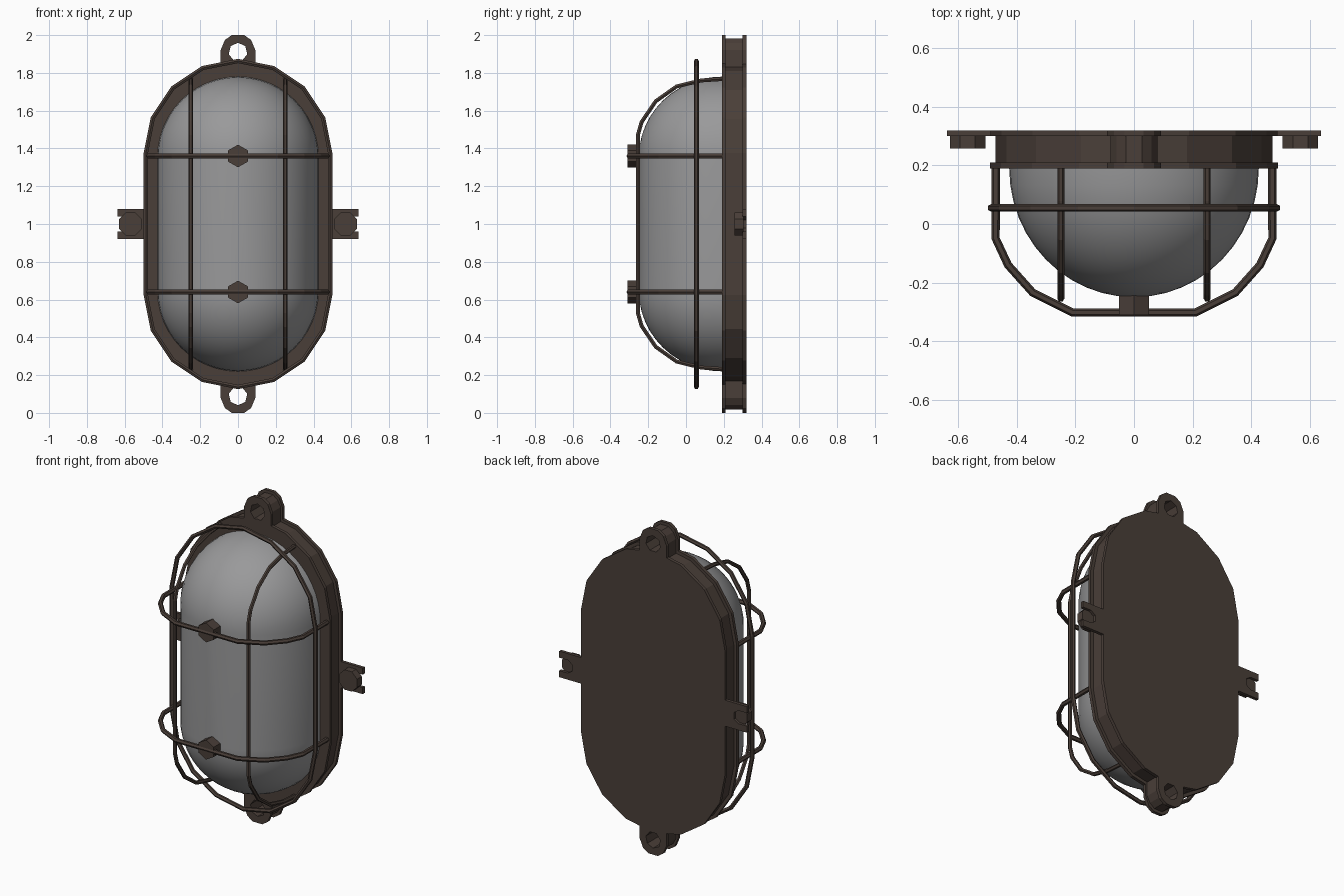
import bpy, bmesh, math
from math import sin, cos, pi

if "Cube" in bpy.data.objects:
    bpy.data.objects.remove(bpy.data.objects["Cube"])


def material(name, rgb):
    m = bpy.data.materials.new(name)
    m.diffuse_color = (*rgb, 1)
    m.use_nodes = True
    m.node_tree.nodes["Principled BSDF"].inputs["Base Color"].default_value = m.diffuse_color
    return m


BROWN = material("dark_brown_iron", (0.068, 0.049, 0.040))
GREY = material("grey_glass", (0.32, 0.32, 0.325))


def finish(name, bm, mat):
    bmesh.ops.recalc_face_normals(bm, faces=bm.faces)
    me = bpy.data.meshes.new(name)
    bm.to_mesh(me)
    bm.free()
    me.materials.append(mat)
    ob = bpy.data.objects.new(name, me)
    bpy.context.collection.objects.link(ob)
    return ob


def plate(name, loops, y0, y1, mat=BROWN):
    """Extrude an (x, z) outline, with optional holes, from y0 to y1."""
    bm = bmesh.new()
    edges = []
    for pts in loops:
        vs = [bm.verts.new((x, y0, z)) for x, z in pts]
        edges += [bm.edges.new((vs[i - 1], vs[i])) for i in range(len(vs))]
    bmesh.ops.triangle_fill(bm, edges=edges, use_beauty=True, use_dissolve=False)
    new = bmesh.ops.extrude_face_region(bm, geom=bm.faces[:], use_keep_orig=True)["geom"]
    for v in new:
        if isinstance(v, bmesh.types.BMVert):
            v.co.y = y1
    return finish(name, bm, mat)


def circle(cx, cz, r, n, phase=0.0):
    return [(cx + r * cos(2 * pi * i / n + phase), cz + r * sin(2 * pi * i / n + phase))
            for i in range(n)]


def stadium(r, half, n=8, mid=1.0):
    """Rounded-end outline: radius r, end centres at mid +- half."""
    up = [(r * cos(pi * i / n), mid + half + r * sin(pi * i / n)) for i in range(n + 1)]
    return up + [(-x, 2 * mid - z) for x, z in up]


def wire(name, pts, r, cyclic=False):
    cu = bpy.data.curves.new(name, 'CURVE')
    cu.dimensions = '3D'
    cu.bevel_depth = r
    cu.bevel_resolution = 1
    cu.use_fill_caps = True
    sp = cu.splines.new('POLY')
    sp.points.add(len(pts) - 1)
    for p, c in zip(sp.points, pts):
        p.co = (*c, 1)
    sp.use_cyclic_u = cyclic
    tmp = bpy.data.objects.new(name + "_path", cu)
    bpy.context.collection.objects.link(tmp)
    me = bpy.data.meshes.new_from_object(tmp.evaluated_get(bpy.context.evaluated_depsgraph_get()))
    bpy.data.objects.remove(tmp)
    bm = bmesh.new()
    bm.from_mesh(me)
    for f in bm.faces:
        f.smooth = False
        f.material_index = 0
    me2 = finish(name, bm, BROWN)
    bpy.data.meshes.remove(me)
    return me2


# housing: back plate, recessed body, front rim
for name, r, y0, y1 in (("back_plate", 0.49, 0.30, 0.32),
                        ("housing_body", 0.472, 0.205, 0.305),
                        ("front_rim", 0.492, 0.19, 0.21)):
    plate(name, [stadium(r, 0.375)], y0, y1)

# hanging lugs at top and bottom, each with a through hole
for s, end in ((1, "top"), (-1, "bottom")):
    for part, k, tip, y0, y1 in (("back", 0.092, 1.0, 0.30, 0.32),
                                 ("middle", 0.08, 0.982, 0.205, 0.305),
                                 ("front", 0.092, 1.0, 0.19, 0.21)):
        out = [(k, 0.83), (k, 0.92), (k * 0.75, tip - 0.025), (k * 0.35, tip)]
        out += [(-x, z) for x, z in reversed(out)]
        plate(f"{end}_lug_{part}",
              [[(x, 1 + s * z) for x, z in out], circle(0, 1 + s * 0.91, 0.05, 7, s * pi / 2)],
              y0, y1)

# side tabs with open slots, and bolts
for s, side in ((1, "right"), (-1, "left")):
    tab = [(0.46, -0.08), (0.638, -0.08), (0.638, -0.04), (0.58, -0.04), (0.55, -0.02)]
    tab += [(x, -z) for x, z in reversed(tab)]
    plate(f"{side}_tab", [[(s * x, 1 + z) for x, z in tab]], 0.30, 0.32)
    plate(f"{side}_bolt", [circle(s * 0.568, 1, 0.066, 8, pi / 8)], 0.258, 0.304)

# glass dome: shrinking stadium rings towards the front
bm = bmesh.new()
rows = []
for k in range(13):
    a = pi / 2 * k / 12
    rows.append([bm.verts.new((x, 0.19 - 0.44 * sin(a), z))
                 for x, z in stadium(0.426 * cos(a), 0.354, 24)])
for a, b in zip(rows, rows[1:]):
    for i in range(len(a)):
        bm.faces.new((a[i - 1], a[i], b[i], b[i - 1]))
bmesh.ops.remove_doubles(bm, verts=bm.verts, dist=0.0005)
for f in bm.faces:
    f.smooth = True
finish("glass_dome", bm, GREY)

# cage: surrounding ring
wire("cage_ring", [(x, 0.055, z) for x, z in stadium(0.488, 0.375)], 0.013, True)

# cage: horizontal bars with bosses
half = [(0.472, 0.2), (0.472, -0.05), (0.43, -0.14), (0.345, -0.235), (0.21, -0.302)]
for z, n in ((1.36, "upper"), (0.64, "lower")):
    path = half + [(-x, y) for x, y in reversed(half)]
    wire(f"{n}_cage_bar", [(x, y, z) for x, y in path], 0.014)
    plate(f"{n}_boss", [circle(0, z, 0.06, 6, pi / 6)], -0.31, -0.24)

# cage: vertical bars
half = [(0.2, 0.768), (0.08, 0.76), (-0.05, 0.728), (-0.16, 0.65), (-0.235, 0.54), (-0.255, 0.47)]
for x, n in ((0.25, "right"), (-0.25, "left")):
    path = half + [(y, -z) for y, z in reversed(half)]
    wire(f"{n}_cage_bar", [(x, y, 1 + z) for y, z in path], 0.012)
